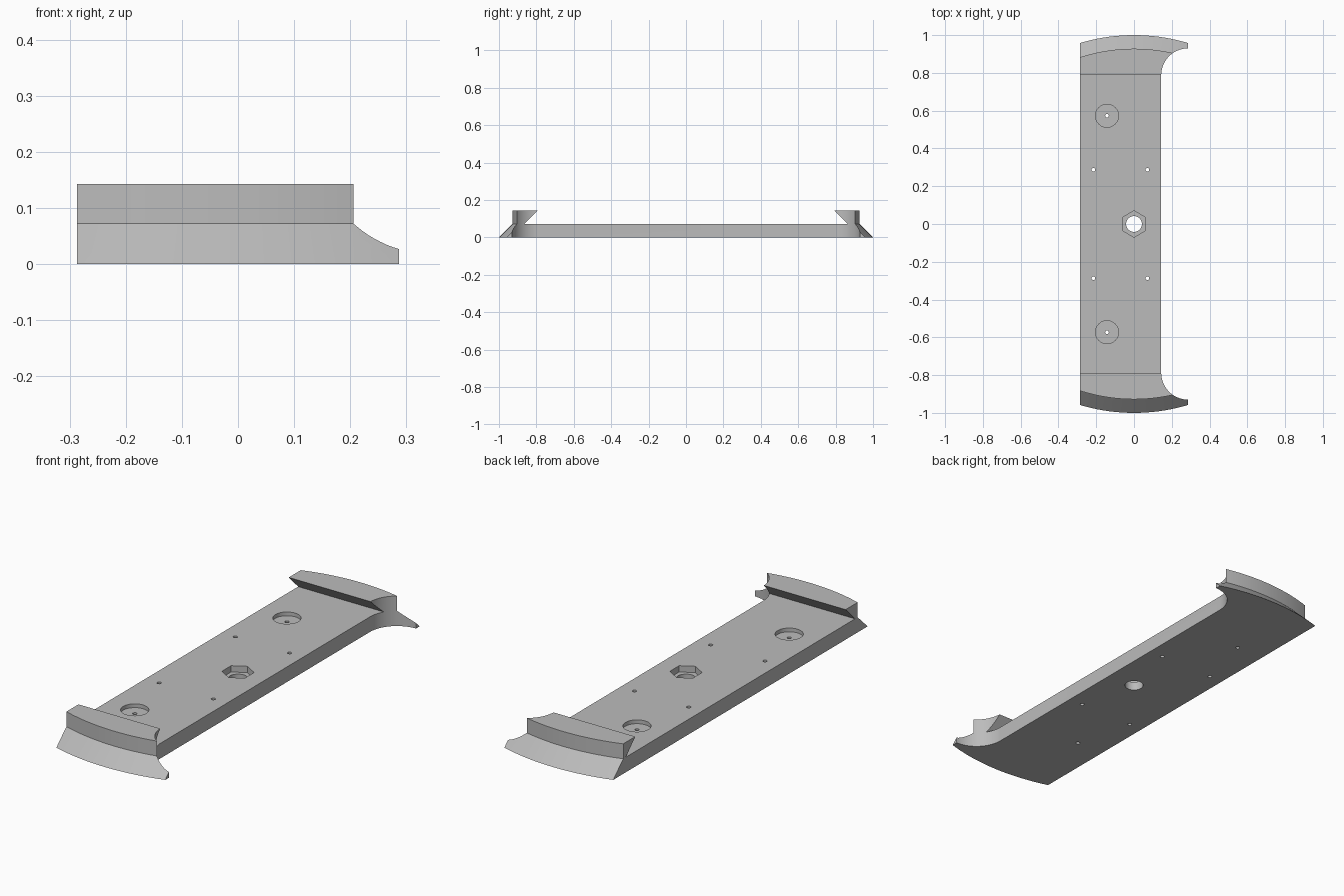
import bpy, bmesh, math

old = bpy.data.objects.get("Cube")
if old:
    bpy.data.objects.remove(old, do_unlink=True)

HALF_W, RIGHT = 0.287, 0.143       # plate extents in x
FLOOR, TOP = 0.072, 0.143          # plate thickness, lip height
R_BOTTOM, R_LIP = 1.0, 0.928       # rounded end radii

grey = bpy.data.materials.new("plain grey")
grey.use_nodes = True
colour = (0.5, 0.5, 0.5, 1)
grey.diffuse_color = colour
grey.node_tree.nodes["Principled BSDF"].inputs["Base Color"].default_value = colour


def make_object(name, bm):
    bmesh.ops.recalc_face_normals(bm, faces=bm.faces)
    mesh = bpy.data.meshes.new(name)
    bm.to_mesh(mesh)
    bm.free()
    mesh.materials.append(grey)
    ob = bpy.data.objects.new(name, mesh)
    bpy.context.collection.objects.link(ob)
    return ob


def prism(name, points, direction):
    """Extrude a closed outline of 3D points along a direction."""
    bm = bmesh.new()
    face = bm.faces.new([bm.verts.new(p) for p in points])
    new = bmesh.ops.extrude_face_region(bm, geom=[face])["geom"]
    verts = [g for g in new if isinstance(g, bmesh.types.BMVert)]
    bmesh.ops.translate(bm, verts=verts, vec=direction)
    return make_object(name, bm)


def disc_prism(name, x, y, radius, z0, z1, sides, turn=0):
    steps = [turn + math.tau * i / sides for i in range(sides)]
    ring = [(x + radius * math.cos(a), y + radius * math.sin(a), z0) for a in steps]
    return prism(name, ring, (0, 0, z1 - z0))


def combine(target, tool, operation):
    mod = target.modifiers.new(operation.lower(), "BOOLEAN")
    mod.operation, mod.solver, mod.object = operation, "EXACT", tool
    bpy.context.view_layer.objects.active = target
    bpy.ops.object.modifier_apply(modifier=mod.name)
    bpy.data.objects.remove(tool, do_unlink=True)


# Plate outline: straight left side, right side flaring into a hook at each end
fillet = RIGHT
arc = [math.pi - math.pi / 2 * i / 20 for i in range(21)]
upper = [(HALF_W + fillet * math.cos(a), 0.787 + fillet * math.sin(a), 0) for a in arc]
upper += [(HALF_W, 1.1, 0), (-HALF_W, 1.1, 0)]
lower = [(x, -y, 0) for x, y, z in reversed(upper)]
plate = prism("blade_plate", upper + lower, (0, 0, TOP))

# Rounded ends: bevelled foot below an upright lip
bm = bmesh.new()
profile = [(0, 0), (R_BOTTOM, 0), (R_LIP, FLOOR), (R_LIP, 0.2), (0, 0.2)]
verts = [bm.verts.new((0, -r, z)) for r, z in profile]
edges = [bm.edges.new(pair) for pair in zip(verts, verts[1:])]
bmesh.ops.spin(bm, geom=verts + edges, cent=(0, 0, 0), axis=(0, 0, 1),
               angle=math.tau, steps=192)
bmesh.ops.remove_doubles(bm, verts=bm.verts, dist=1e-5)
combine(plate, make_object("end_rounding", bm), "INTERSECT")

# Dovetail channel between the two undercut lips
rise = 0.2 - FLOOR
channel = [(-0.5, -0.863, FLOOR), (-0.5, 0.863, FLOOR),
           (-0.5, 0.863 - rise, 0.2), (-0.5, -0.863 + rise, 0.2)]
combine(plate, prism("channel", channel, (1, 0, 0)), "DIFFERENCE")

# Central hexagonal nut seat with a bolt hole
combine(plate, disc_prism("nut_seat", 0, 0, 0.07, 0.042, 0.1, 6, math.pi / 2), "DIFFERENCE")
combine(plate, disc_prism("bolt_hole", 0, 0, 0.042, -0.1, 0.1, 48), "DIFFERENCE")

# Round recesses and small screw holes, mirrored front to back
for side in (-1, 1):
    y = side * 0.573
    combine(plate, disc_prism("recess", -RIGHT, y, 0.061, 0.054, 0.1, 48), "DIFFERENCE")
    for x, y in ((-RIGHT, y), (-0.215, side * 0.287), (0.071, side * 0.287)):
        combine(plate, disc_prism("screw_hole", x, y, 0.0095, -0.1, 0.1, 20), "DIFFERENCE")

# Smooth curved walls, crisp edges
bpy.ops.object.select_all(action="DESELECT")
plate.select_set(True)
bpy.context.view_layer.objects.active = plate
bpy.ops.object.shade_smooth_by_angle(angle=math.radians(25))
